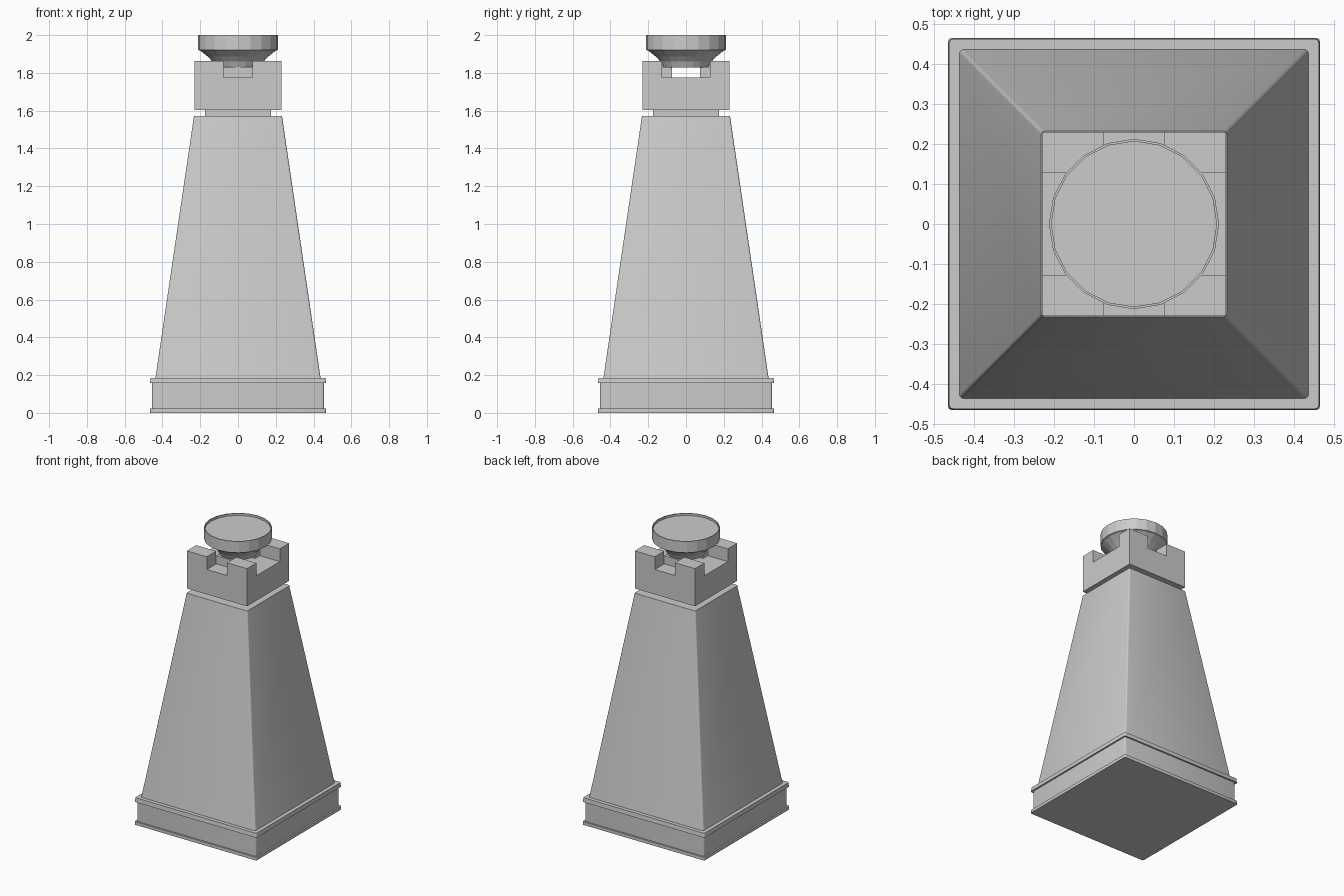
import bpy, bmesh, math

if "Cube" in bpy.data.objects:
    bpy.data.objects.remove(bpy.data.objects["Cube"])


def finish(name, bm, smooth=False):
    bmesh.ops.recalc_face_normals(bm, faces=bm.faces)
    me = bpy.data.meshes.new(name)
    bm.to_mesh(me)
    bm.free()
    ob = bpy.data.objects.new(name, me)
    bpy.context.collection.objects.link(ob)
    if smooth:
        bpy.ops.object.select_all(action='DESELECT')
        ob.select_set(True)
        bpy.context.view_layer.objects.active = ob
        bpy.ops.object.shade_smooth_by_angle(angle=math.radians(35))
    return ob


def loft(name, rings, smooth=False):
    """Skin a stack of closed rings and cap both ends."""
    bm = bmesh.new()
    loops = [[bm.verts.new(p) for p in ring] for ring in rings]
    n = len(loops[0])
    for a, b in zip(loops, loops[1:]):
        for i in range(n):
            j = (i + 1) % n
            bm.faces.new((a[i], a[j], b[j], b[i]))
    bm.faces.new(loops[0][::-1])
    bm.faces.new(loops[-1])
    return finish(name, bm, smooth)


def square(half, z, r=0.01, seg=3):
    """Square ring with small rounded corners."""
    pts = []
    for c, (sx, sy) in enumerate([(1, 1), (-1, 1), (-1, -1), (1, -1)]):
        for k in range(seg + 1):
            a = math.pi / 2 * (c + k / seg)
            pts.append((sx * (half - r) + r * math.cos(a),
                        sy * (half - r) + r * math.sin(a), z))
    return pts


def circle(r, z, n=20):
    return [(r * math.cos(2 * math.pi * i / n), r * math.sin(2 * math.pi * i / n), z)
            for i in range(n)]


def box(name, x0, x1, y0, y1, z0, z1):
    return loft(name, [[(x0, y0, z), (x1, y0, z), (x1, y1, z), (x0, y1, z)]
                       for z in (z0, z1)])


# Plinth with a lip at bottom and top
loft("plinth", [square(h, z) for h, z in [
    (0.466, 0), (0.466, 0.022), (0.455, 0.022), (0.455, 0.157),
    (0.466, 0.157), (0.463, 0.186)]], True)

# Tapered tower body
loft("tower_body", [square(0.437, 0.186), square(0.233, 1.572)], True)

# Recessed neck and crown block
box("neck", -0.175, 0.175, -0.175, 0.175, 1.572, 1.603)
box("crown", -0.23, 0.23, -0.23, 0.23, 1.603, 1.775)

# Corner battlements: narrow gaps front/back, wide gaps left/right
for sx in (-1, 1):
    for sy in (-1, 1):
        xs = sorted((sx * 0.077, sx * 0.23))
        ys = sorted((sy * 0.128, sy * 0.23))
        box("battlement", *xs, *ys, 1.775, 1.863)

# Two supports under the bowl
for sy in (-1, 1):
    box("bowl_support", -0.077, 0.077, *sorted((sy * 0.075, sy * 0.128)), 1.775, 1.832)

# Faceted bowl with a shallow recessed top
loft("bowl", [circle(r, z) for r, z in [
    (0.12, 1.828), (0.135, 1.86), (0.162, 1.888), (0.2, 1.918), (0.213, 1.922),
    (0.213, 2.0), (0.207, 2.0), (0.207, 1.985)]])
